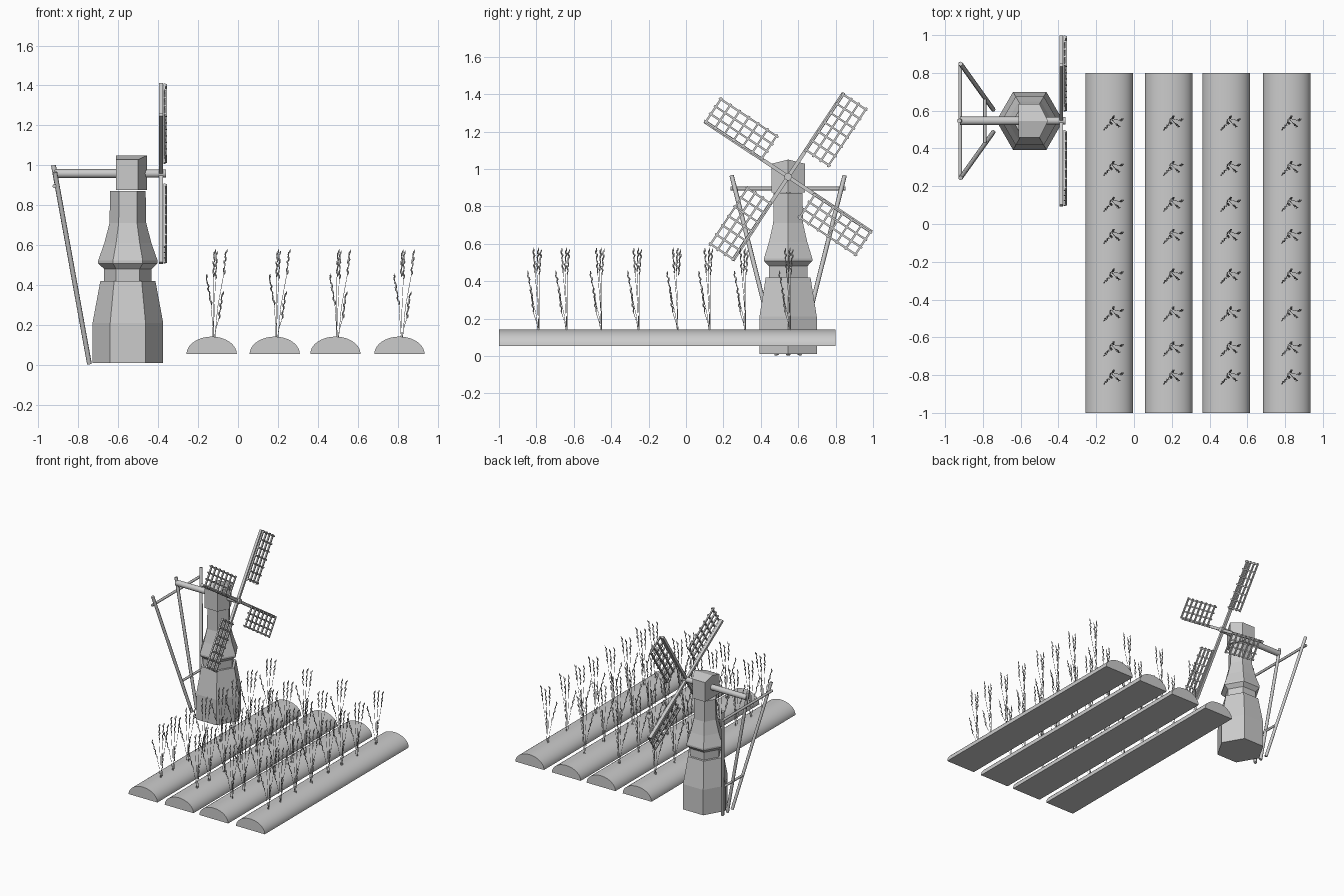
import bpy, bmesh, math, random
from mathutils import Vector, Matrix

if "Cube" in bpy.data.objects:
    bpy.data.objects.remove(bpy.data.objects["Cube"])

random.seed(4)
CX, CY, HUB_Z = -0.552, 0.546, 0.958


def finish(bm, name, smooth=False):
    bmesh.ops.recalc_face_normals(bm, faces=bm.faces)
    me = bpy.data.meshes.new(name)
    bm.to_mesh(me)
    bm.free()
    if smooth:
        for p in me.polygons:
            p.use_smooth = len(p.vertices) == 4
    return place(me, name)


def place(me, name, loc=(0, 0, 0)):
    ob = bpy.data.objects.new(name, me)
    ob.location = loc
    bpy.context.collection.objects.link(ob)
    return ob


def rod(bm, a, b, r1, r2=None, sides=8, twist=0.0):
    a, b = Vector(a), Vector(b)
    d = b - a
    m = (Matrix.Translation((a + b) / 2) @ d.to_track_quat('Z', 'Y').to_matrix().to_4x4()
         @ Matrix.Rotation(twist, 4, 'Z'))
    bmesh.ops.create_cone(bm, cap_ends=True, segments=sides, radius1=r1,
                          radius2=r1 if r2 is None else r2, depth=d.length, matrix=m)


def prism(bm, rings):
    """Skin a stack of equal-sized point rings and cap both ends."""
    vs = [[bm.verts.new(p) for p in ring] for ring in rings]
    n = len(vs[0])
    for lo, hi in zip(vs, vs[1:]):
        for i in range(n):
            bm.faces.new((lo[i], lo[(i + 1) % n], hi[(i + 1) % n], hi[i]))
    bm.faces.new(vs[0][::-1])
    bm.faces.new(vs[-1])


def hexagon(r, z):
    return [(CX + r * math.cos(k * math.pi / 3), CY + r * math.sin(k * math.pi / 3), z)
            for k in range(6)]


# Six-sided tower, flat shaded
bm = bmesh.new()
profile = [(.177, .01), (.177, .21), (.138, .42), (.119, .42), (.119, .48), (.149, .508),
           (.149, .522), (.118, .61), (.092, .71), (.089, .87)]
prism(bm, [hexagon(r, z) for r, z in profile])
finish(bm, "tower")

# Rotating cap with pointed front and a low ridge
bm = bmesh.new()
plan = [(-.612, 0), (-.612, -.089), (-.50, -.089), (-.455, 0), (-.50, .089), (-.612, .089)]
low = [bm.verts.new((x, CY + y, .875)) for x, y in plan]
top = [bm.verts.new((x, CY + y, 1.05 - abs(y) * .25)) for x, y in plan]
for i in range(6):
    j = (i + 1) % 6
    bm.faces.new((low[i], low[j], top[j], top[i]))
bm.faces.new(low[::-1])
bm.faces.new(top[:4])
bm.faces.new((top[0], top[3], top[4], top[5]))
finish(bm, "cap")

# Axle through the cap
bm = bmesh.new()
rod(bm, (-.92, CY, HUB_Z), (-.5, CY, HUB_Z), .022, sides=16)
rod(bm, (-.5, CY, HUB_Z), (-.362, CY, HUB_Z), .02, sides=16)
finish(bm, "axle", smooth=True)

# Four lattice sails; each grid lies clockwise of its arm
for k in range(4):
    t = math.radians(56.5 + 90 * k)
    along = Vector((0, math.cos(t), math.sin(t)))
    side = Vector((0, math.sin(t), -math.cos(t)))

    def at(r, s, x):
        return Vector((x, CY, HUB_Z)) + along * r + side * s

    bm = bmesh.new()
    rod(bm, at(0, 0, -.385), at(.537, 0, -.385), .014, sides=4, twist=math.pi / 4)
    finish(bm, f"sail_arm_{k + 1}")
    bm = bmesh.new()
    for i in range(4):
        s = .003 + i * .048
        rod(bm, at(.16, s, -.368), at(.54, s, -.368), .0075, sides=4, twist=math.pi / 4)
    for i in range(7):
        r = .172 + i * .0595
        rod(bm, at(r, -.006, -.361), at(r, .157, -.361), .0075, sides=4, twist=math.pi / 4)
    finish(bm, f"sail_lattice_{k + 1}")

# Tail poles with two cross bars
bm = bmesh.new()
for s in (-1, 1):
    rod(bm, (-.918, CY + s * .302, .965), (-.745, CY + s * .06, 0.005), .012)
rod(bm, (-.925, CY, 1.0), (-.745, CY, .005), .012)
finish(bm, "tail_poles", smooth=True)
bm = bmesh.new()
rod(bm, (-.92, CY - .308, .895), (-.92, CY + .308, .895), .01)
rod(bm, (-.79, CY - .13, .26), (-.79, CY + .13, .26), .009)
finish(bm, "tail_cross_bars", smooth=True)

# Rounded soil beds
beds = (-.132, .184, .488, .809)
for n, x in enumerate(beds):
    bm = bmesh.new()
    prism(bm, [[(x + .126 * math.cos(a * math.pi / 20), y, .053 + .088 * math.sin(a * math.pi / 20))
                for a in range(21)] for y in (-1, .8)])
    bed = finish(bm, f"soil_bed_{n + 1}", smooth=True)
    for p in bed.data.polygons:
        if p.normal.z < -.5:
            p.use_smooth = False

# One crop plant: thin stems carrying chains of pointed grains (head base, head tip)
heads = [((-.010, -.035, .30), (-.036, -.062, .45)),
         ((.000, -.022, .44), (.006, -.030, .57)),
         ((.012, .000, .43), (.016, .010, .565)),
         ((.052, -.012, .45), (.064, -.005, .57)),
         ((.028, -.030, .23), (.046, -.045, .36))]
bm = bmesh.new()
for h0, h1 in heads:
    a, b = Vector(h0), Vector(h1)
    foot = Vector((a.x * .15, a.y * .15, .125))
    mid = foot.lerp(a, .5) + Vector((a.x * -.15, a.y * -.15, 0))
    for p, q in ((foot, mid), (mid, a), (a, b)):
        rod(bm, p, q, .0014, sides=3)
    d = (b - a).normalized()
    for i in range(9):
        ang = i * 2.4
        out = Vector((math.cos(ang), math.sin(ang), 0))
        g = a.lerp(b, i / 9) + out * .002
        tip = g + d * .024 + out * .004
        belly = g.lerp(tip, .4)
        rod(bm, g, belly, .0008, .0042, sides=4)
        rod(bm, belly, tip, .0042, .0004, sides=4)
plant = finish(bm, "crop_plant")
mesh = plant.data
bpy.data.objects.remove(plant)

# Rows of the same plant on every bed
rows = (-.785, -.635, -.45, -.25, -.04, .13, .32, .56)
for bx in beds:
    for y in rows:
        place(mesh, "crop_plant", (bx + .008, y, 0))
